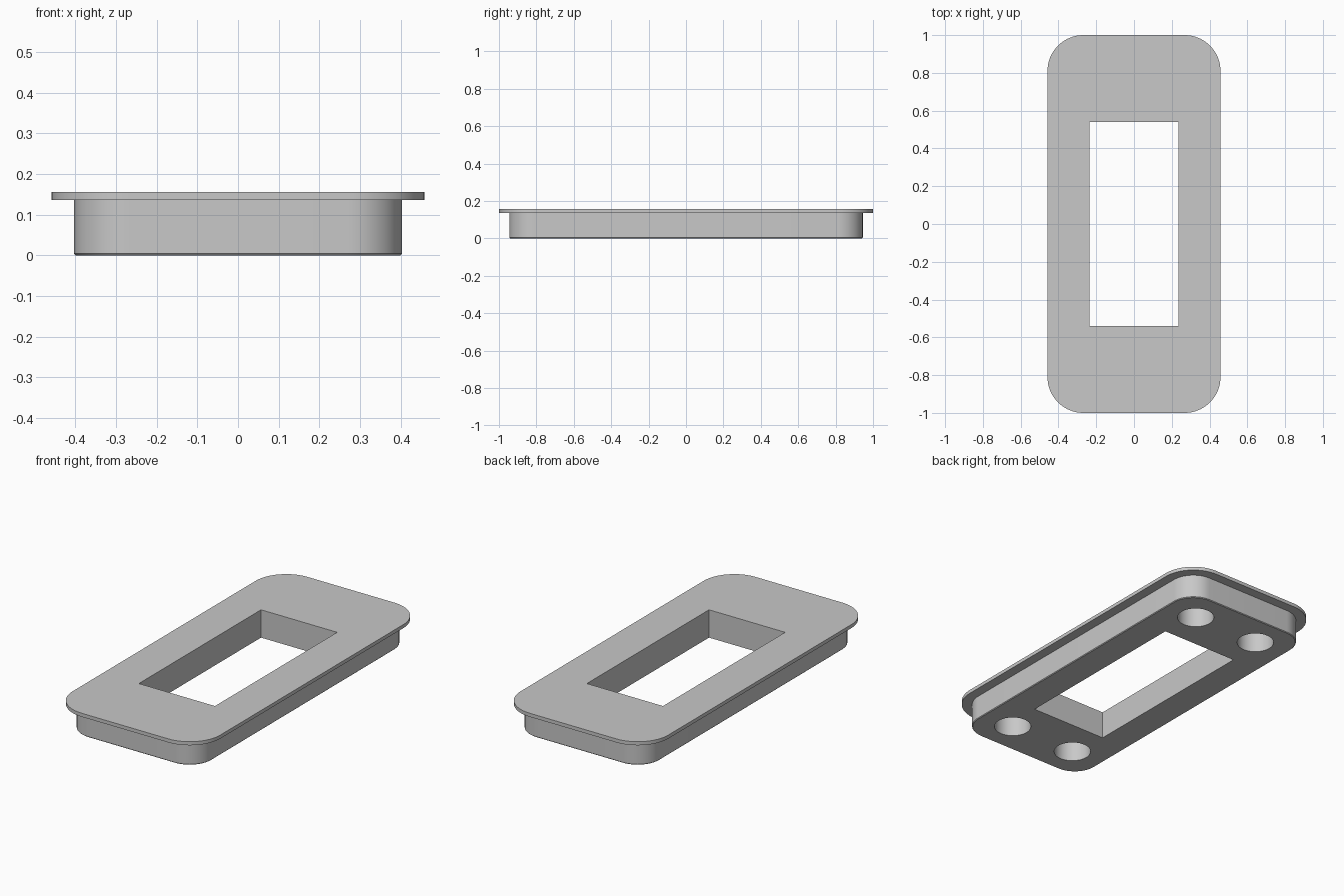
import bpy
import bmesh
from math import cos, sin, pi, radians

cube = bpy.data.objects.get("Cube")
if cube:
    bpy.data.objects.remove(cube, do_unlink=True)

# Material
grey = bpy.data.materials.new("light_grey")
grey.use_nodes = True
colour = (0.58, 0.58, 0.58, 1)
grey.diffuse_color = colour
grey.node_tree.nodes["Principled BSDF"].inputs["Base Color"].default_value = colour


def rounded_outline(hx, hy, r, steps=16):
    """Rectangle with rounded corners, counter-clockwise."""
    pts = []
    for k, (sx, sy) in enumerate([(1, 1), (-1, 1), (-1, -1), (1, -1)]):
        for i in range(steps + 1):
            a = (k + i / steps) * pi / 2
            pts.append((sx * (hx - r) + r * cos(a), sy * (hy - r) + r * sin(a)))
    return pts


def rectangle(hx, hy):
    return [(hx, hy), (-hx, hy), (-hx, -hy), (hx, -hy)]


def circle(cx, cy, r, steps=48):
    return [(cx + r * cos(2 * pi * i / steps), cy + r * sin(2 * pi * i / steps))
            for i in range(steps)]


def plate(name, outline, holes, z0, z1, chamfer=0):
    """Extruded outline with through holes and a chamfered outer bottom edge."""
    bm = bmesh.new()
    loops = []
    for pts in [outline] + holes:
        verts = [bm.verts.new((x, y, z0)) for x, y in pts]
        loops.append([bm.edges.new((v, verts[i - 1])) for i, v in enumerate(verts)])
    rim = loops[0]
    bmesh.ops.triangle_fill(bm, use_beauty=True, edges=bm.edges[:], normal=(0, 0, -1))
    result = bmesh.ops.extrude_face_region(bm, geom=bm.faces[:])
    top = [g for g in result["geom"] if isinstance(g, bmesh.types.BMVert)]
    bmesh.ops.translate(bm, verts=top, vec=(0, 0, z1 - z0))
    bmesh.ops.recalc_face_normals(bm, faces=bm.faces[:])
    if chamfer:
        bmesh.ops.bevel(bm, geom=rim, offset=chamfer, segments=1,
                        affect='EDGES', profile=0.5)
    mesh = bpy.data.meshes.new(name)
    bm.to_mesh(mesh)
    bm.free()
    mesh.materials.append(grey)
    obj = bpy.data.objects.new(name, mesh)
    bpy.context.collection.objects.link(obj)
    bpy.ops.object.select_all(action='DESELECT')
    obj.select_set(True)
    bpy.context.view_layer.objects.active = obj
    bpy.ops.object.shade_smooth_by_angle(angle=radians(30))
    return obj


window = rectangle(0.236, 0.541)
sockets = [circle(sx * 0.207, sy * 0.757, 0.097) for sx in (-1, 1) for sy in (-1, 1)]

# Body with the window and four round sockets closed by the flange above
plate("body", rounded_outline(0.403, 0.945, 0.135), [window] + sockets, 0, 0.136, 0.004)

# Thin overhanging flange
plate("top_flange", rounded_outline(0.458, 1.0, 0.19), [window], 0.136, 0.156)
